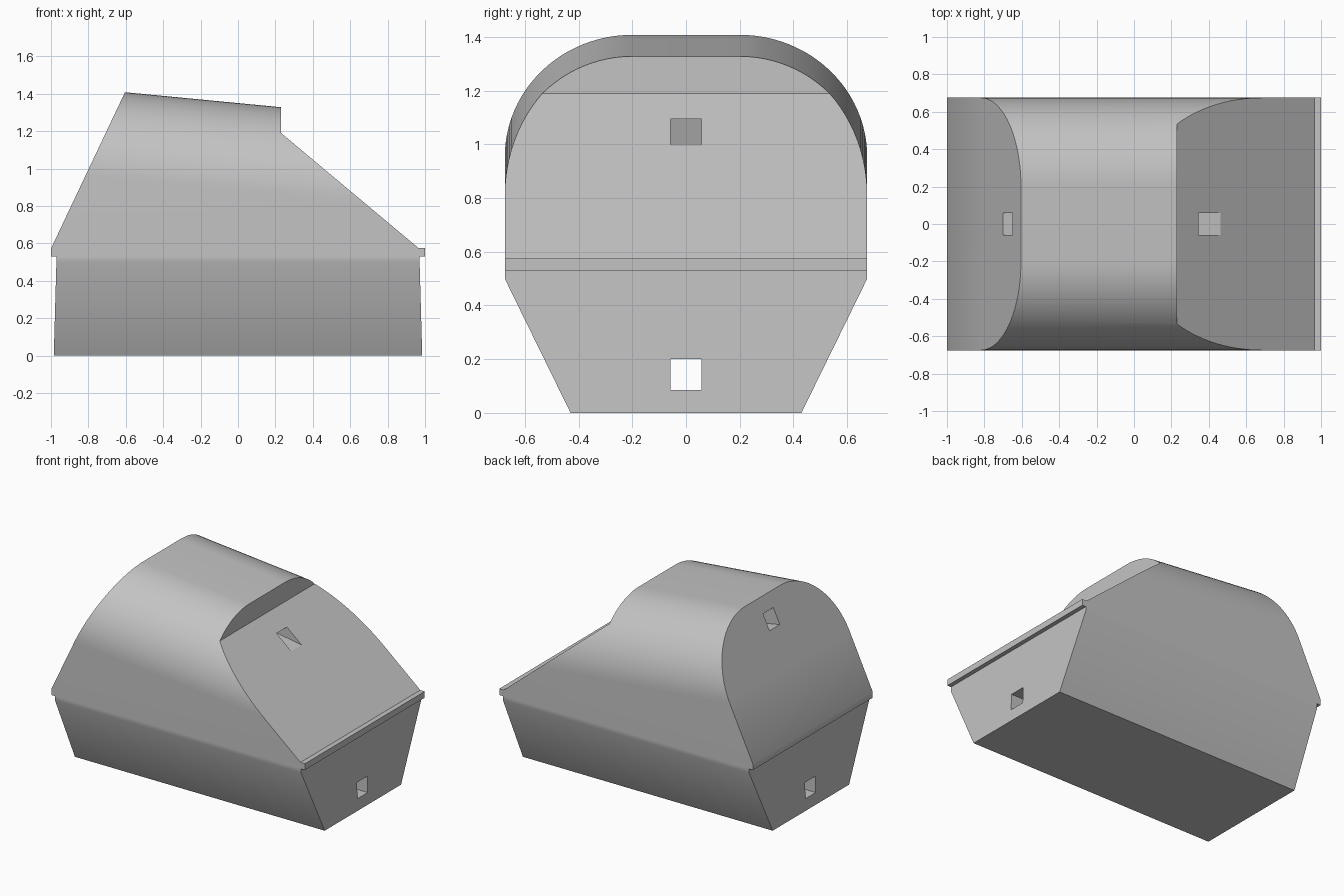
import bpy, bmesh, math
from mathutils import Vector

cube = bpy.data.objects.get("Cube")
if cube:
    bpy.data.objects.remove(cube, do_unlink=True)

grey = bpy.data.materials.new("plain_grey")
grey.use_nodes = True
colour = (0.55, 0.55, 0.55, 1)
grey.diffuse_color = colour
grey.node_tree.nodes["Principled BSDF"].inputs["Base Color"].default_value = colour


def loft(name, start, end):
    """Solid between two matching rings of points."""
    bm = bmesh.new()
    a = [bm.verts.new(p) for p in start]
    b = [bm.verts.new(p) for p in end]
    bm.faces.new(a)
    bm.faces.new(b)
    for i in range(len(a)):
        j = (i + 1) % len(a)
        bm.faces.new((a[i], a[j], b[j], b[i]))
    bmesh.ops.recalc_face_normals(bm, faces=bm.faces)
    mesh = bpy.data.meshes.new(name)
    bm.to_mesh(mesh)
    bm.free()
    mesh.materials.append(grey)
    obj = bpy.data.objects.new(name, mesh)
    bpy.context.collection.objects.link(obj)
    return obj


def side_prism(name, profile, half_width):
    """Extrude an (x, z) outline across y."""
    return loft(name, [(x, -half_width, z) for x, z in profile],
                [(x, half_width, z) for x, z in profile])


def hull_ring(x):
    """Cross-section whose rounded roof falls gently along x."""
    roof = 1.35 - 0.096 * x
    radius, flat = 0.475, 0.2
    half = [(0.43, 0), (flat + radius, 0.5)]
    for i in range(25):
        t = math.pi / 2 * i / 24
        half.append((flat + radius * math.cos(t),
                     roof - radius + radius * math.sin(t)))
    ring = half + [(-y, z) for y, z in reversed(half)]
    return [(x, y, z) for y, z in ring]


def boolean(target, cutter, operation):
    mod = target.modifiers.new(operation.lower(), "BOOLEAN")
    mod.operation = operation
    mod.solver = "EXACT"
    mod.object = cutter
    cutter.hide_render = True
    bpy.context.view_layer.objects.active = target
    bpy.ops.object.modifier_apply(modifier=mod.name)
    bpy.data.objects.remove(cutter, do_unlink=True)


# Rounded hull running along x
hull = loft("hull", hull_ring(-1.2), hull_ring(1.2))

# Side outline: sloped ends, roof step and the end lips
outline = [(-0.985, -0.1), (-0.985, 0), (-0.97, 0.53), (-1, 0.53), (-1, 0.572),
           (-0.51, 1.607), (0.23, 1.607), (0.23, 1.19), (0.965, 0.575),
           (1, 0.575), (1, 0.53), (0.97, 0.53), (0.985, 0), (0.985, -0.1)]
boolean(hull, side_prism("outline_cutter", outline, 1), "INTERSECT")

# Lower tunnel, straight through
lower = [(-1.2, 0.085), (1.2, 0.085), (1.2, 0.2), (-1.2, 0.2)]
boolean(hull, side_prism("lower_tunnel_cutter", lower, 0.058), "DIFFERENCE")


def through(p, q, x):
    return (x, p[1] + (q[1] - p[1]) * (x - p[0]) / (q[0] - p[0]))


# Upper tunnel, sloping down towards +x
floor = ((-0.698, 1.206), (0.457, 0.997))
ceiling = ((-0.647, 1.314), (0.34, 1.095))
upper = [through(*floor, -0.9), through(*floor, 0.7),
         through(*ceiling, 0.7), through(*ceiling, -0.9)]
boolean(hull, side_prism("upper_tunnel_cutter", upper, 0.058), "DIFFERENCE")

# Smooth roof, crisp ends
bpy.ops.object.select_all(action="DESELECT")
hull.select_set(True)
bpy.context.view_layer.objects.active = hull
bpy.ops.object.shade_smooth_by_angle(angle=math.radians(29))
